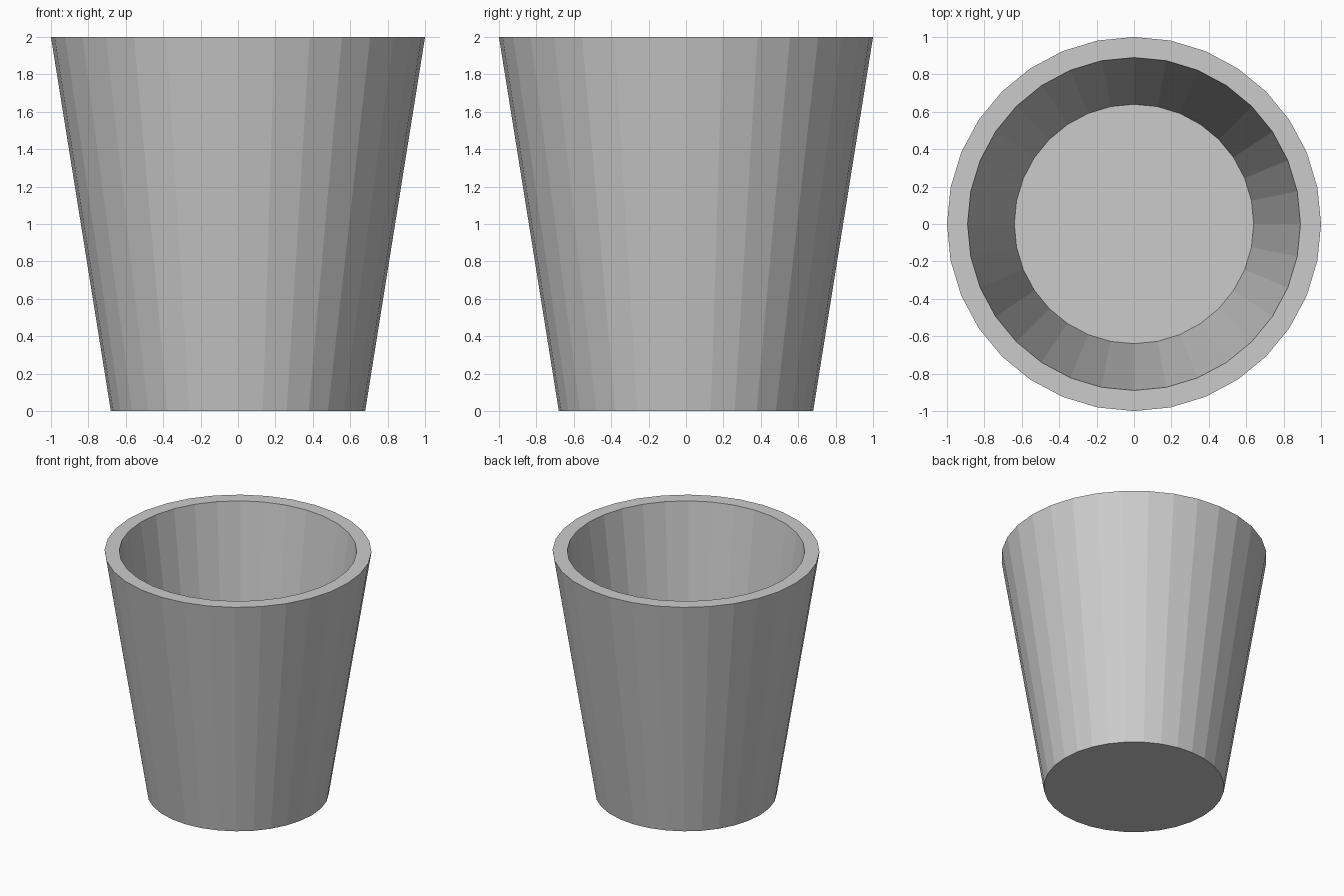
import bpy, bmesh
from math import cos, sin, pi

if "Cube" in bpy.data.objects:
    bpy.data.objects.remove(bpy.data.objects["Cube"])

SIDES = 32
# (radius, height) of the wall: base, outer rim, inner rim, inner floor
PROFILE = [(0.68, 0.0), (1.0, 2.0), (0.89, 2.0), (0.64, 0.23)]

bm = bmesh.new()
rings = [[bm.verts.new((r * cos(2 * pi * i / SIDES), r * sin(2 * pi * i / SIDES), z))
          for i in range(SIDES)] for r, z in PROFILE]

# Outer wall, rim and inner wall
for low, high in zip(rings, rings[1:]):
    for i in range(SIDES):
        j = (i + 1) % SIDES
        bm.faces.new((low[i], low[j], high[j], high[i]))

# Underside and inner floor
bm.faces.new(rings[0][::-1])
bm.faces.new(rings[-1])
bmesh.ops.recalc_face_normals(bm, faces=bm.faces[:])

mesh = bpy.data.meshes.new("tapered_cup")
bm.to_mesh(mesh)
bm.free()
cup = bpy.data.objects.new("tapered_cup", mesh)
bpy.context.collection.objects.link(cup)
